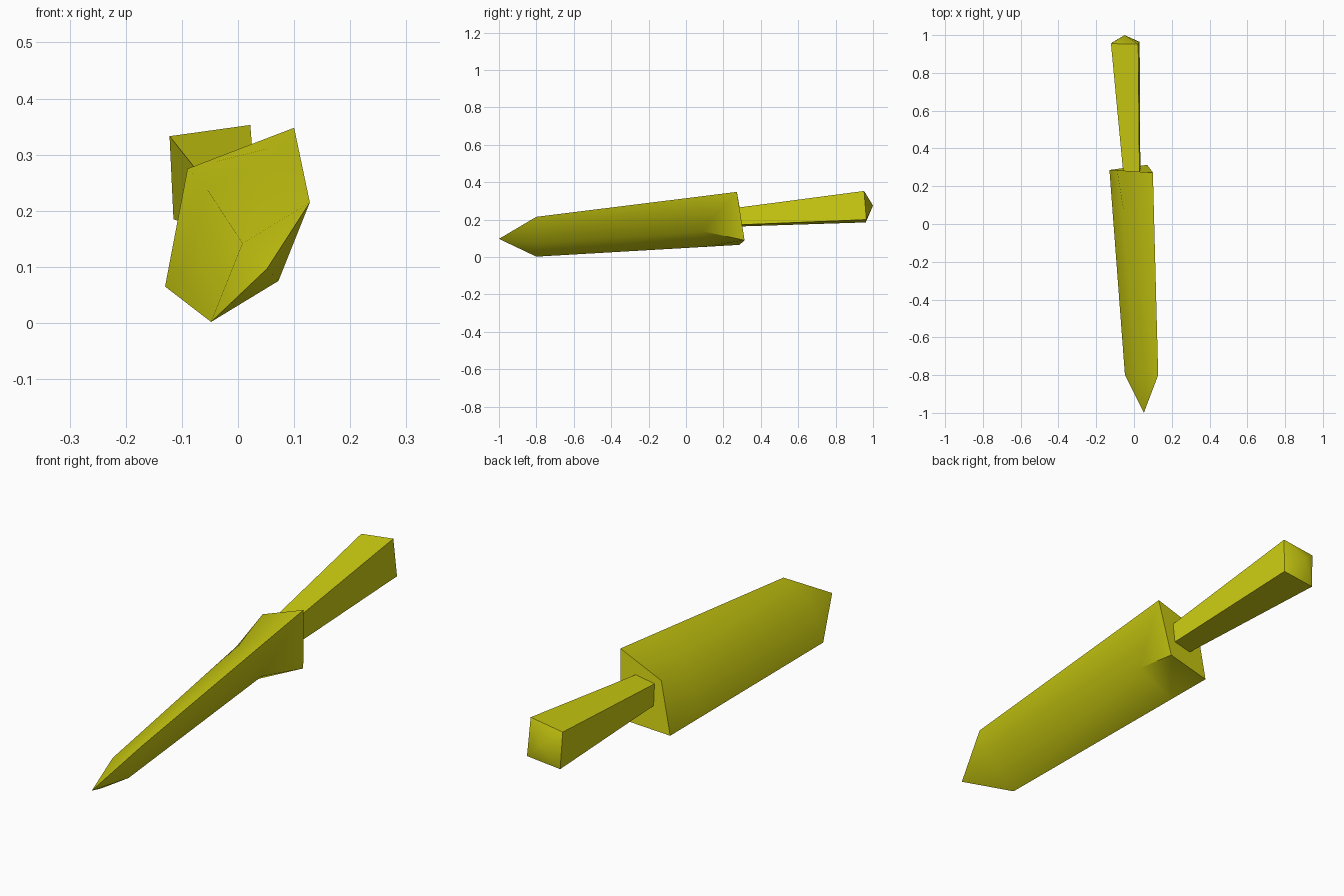
import bpy, bmesh, math
from mathutils import Vector

if "Cube" in bpy.data.objects:
    bpy.data.objects.remove(bpy.data.objects["Cube"])

mat = bpy.data.materials.new("olive_yellow")
mat.diffuse_color = (0.62, 0.62, 0.006, 1)
mat.use_nodes = True
mat.node_tree.nodes["Principled BSDF"].inputs["Base Color"].default_value = mat.diffuse_color


def loft(name, rings, front_tip=None, back_tip=None, sharp_angle=60, sharp_rims=False):
    """Skin four-sided rings together; each end gets a point or a flat cap."""
    bm = bmesh.new()
    loops = [[bm.verts.new(p) for p in ring] for ring in rings]
    for a, b in zip(loops, loops[1:]):
        for i in range(4):
            j = (i + 1) % 4
            bm.faces.new((a[i], a[j], b[j], b[i]))
    for loop, tip in ((loops[0], front_tip), (loops[-1], back_tip)):
        if tip:
            t = bm.verts.new(tip)
            for i in range(4):
                bm.faces.new((loop[i], loop[(i + 1) % 4], t))
        else:
            bm.faces.new(loop)
    bmesh.ops.recalc_face_normals(bm, faces=bm.faces)
    rim = set(loops[0]) | set(loops[-1])
    for f in bm.faces:
        f.smooth = True
    for e in bm.edges:
        if sharp_rims:
            e.smooth = not (e.verts[0] in rim and e.verts[1] in rim)
        else:
            e.smooth = e.calc_face_angle(0) < math.radians(sharp_angle)
    me = bpy.data.meshes.new(name)
    bm.to_mesh(me)
    bm.free()
    me.materials.append(mat)
    ob = bpy.data.objects.new(name, me)
    bpy.context.collection.objects.link(ob)
    return ob


# Blade: upper edge, left ridge, lower edge, right ridge at each station
upper_front, upper_back = Vector((0.128, -0.80, 0.215)), Vector((0.10, 0.272, 0.348))
lower_front, lower_back = Vector((-0.048, -0.80, 0.002)), Vector((-0.13, 0.286, 0.065))
t = 0.82  # where the ridges begin to flare towards the shoulder
blade_rings = [
    [upper_front, (0.008, -0.805, 0.142), lower_front, (0.072, -0.795, 0.075)],
    [upper_front.lerp(upper_back, t), (-0.055, 0.07, 0.238),
     lower_front.lerp(lower_back, t), (0.045, 0.085, 0.138)],
    [upper_back, (-0.09, 0.285, 0.275), lower_back, (0.07, 0.313, 0.09)],
]
loft("blade", blade_rings, front_tip=(0.052, -1.0, 0.097))

# Handle: narrow neck flaring to a square pommel with a low pointed end
corners = [(-0.076, -0.003, 0.065), (0.068, -0.006, 0.085),
           (0.076, 0.006, -0.068), (-0.069, 0.003, -0.083)]


def handle_ring(centre, scale):
    return [Vector(centre) + Vector(c) * scale for c in corners]


loft("handle",
     [handle_ring((-0.012, 0.28, 0.213), 0.6), handle_ring((-0.046, 0.958, 0.268), 1.0)],
     back_tip=(-0.05, 1.0, 0.275), sharp_rims=True)
